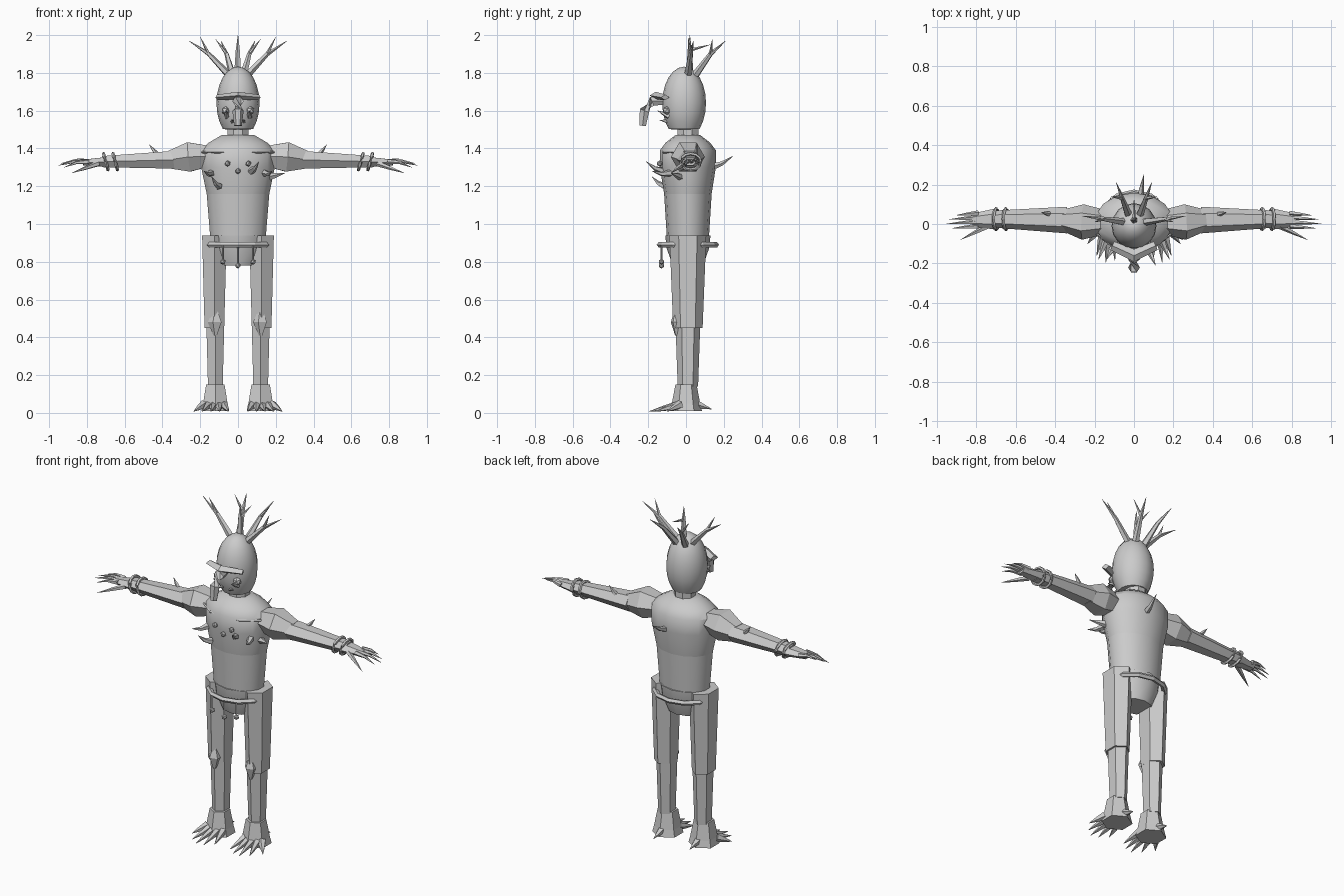
import bpy, bmesh, math
from mathutils import Matrix, Vector

default_cube = bpy.data.objects.get("Cube")
if default_cube:
    bpy.data.objects.remove(default_cube, do_unlink=True)

tone = 0.6
grey = bpy.data.materials.new("stone_grey")
grey.use_nodes = True
grey.diffuse_color = (tone, tone, tone, 1)
grey.node_tree.nodes["Principled BSDF"].inputs["Base Color"].default_value = grey.diffuse_color


def finish(name, bm, smooth=False):
    bmesh.ops.recalc_face_normals(bm, faces=bm.faces)
    mesh = bpy.data.meshes.new(name)
    bm.to_mesh(mesh)
    bm.free()
    mesh.materials.append(grey)
    part = bpy.data.objects.new(name, mesh)
    bpy.context.collection.objects.link(part)
    if smooth:
        bpy.ops.object.select_all(action="DESELECT")
        part.select_set(True)
        bpy.context.view_layer.objects.active = part
        bpy.ops.object.shade_smooth_by_angle(angle=math.radians(40))


def skin(name, rings, smooth=False, closed=False):
    """Bridge equal rings of points, capping the ends unless closed."""
    bm = bmesh.new()
    loops = [[bm.verts.new(point) for point in ring] for ring in rings]
    following = loops[1:] + loops[:1] if closed else loops[1:]
    for lower, upper in zip(loops, following):
        for i in range(len(lower)):
            bm.faces.new((lower[i - 1], lower[i], upper[i], upper[i - 1]))
    if not closed:
        bm.faces.new(loops[0])
        bm.faces.new(loops[-1])
    finish(name, bm, smooth)


def loft(name, rows, sides, depth=1.0, x=0.0, y=0.01, smooth=False):
    """Upright body from (height, half width) rows; depth scales front to back."""
    angles = [math.tau * (i + 0.5) / sides for i in range(sides)]
    skin(name, [[(x + radius * math.cos(a), y + depth * radius * math.sin(a), z) for a in angles]
                for z, radius in rows], smooth)


def tube(name, path, radii, sides=6, flatten=1.0, closed=False):
    """Tube along a path; flatten widens it sideways."""
    path = [Vector(point) for point in path]
    last = len(path) - 1
    rings = []
    for i, (point, radius) in enumerate(zip(path, radii)):
        ahead = path[(i + 1) % len(path)] if closed else path[min(i + 1, last)]
        behind = path[i - 1] if closed else path[max(i - 1, 0)]
        along = (ahead - behind).normalized()
        side = along.cross(Vector((0, 1, 0) if abs(along.z) > 0.9 else (0, 0, 1))).normalized()
        up = side.cross(along)
        rings.append([point + side * math.cos(a) * radius * flatten + up * math.sin(a) * radius
                      for a in (math.tau * k / sides for k in range(sides))])
    skin(name, rings, closed=closed)


def hoop(name, centre, across, upward, radius):
    """Closed ring spanned by two half-axis vectors."""
    angles = [math.tau * i / 12 for i in range(12)]
    path = [Vector(centre) + Vector(across) * math.cos(a) + Vector(upward) * math.sin(a) for a in angles]
    tube(name, path, [radius] * len(path), sides=5, closed=True)


def spike(name, base, tip, radius=0.02, bend=0.0):
    """Thorn tapering to a point, bowed upward by bend; returns its middle."""
    base, tip = Vector(base), Vector(tip)
    middle = (base + tip) / 2 + Vector((0, 0, bend))
    tube(name, (base, middle, tip), (radius, radius * 0.6, radius * 0.05), sides=5)
    return middle


def antler(name, base, tip, tine_tip):
    middle = spike(name + "_antler", base, tip, bend=0.02)
    spike(name + "_tine", middle, tine_tip, radius=0.01)


def ball(name, centre, radius):
    bm = bmesh.new()
    bmesh.ops.create_icosphere(bm, subdivisions=1, radius=radius)
    bmesh.ops.translate(bm, verts=bm.verts, vec=centre)
    finish(name, bm)


# torso, pelvis and neck
loft("chest", [(1.16, 0.17), (1.3, 0.2), (1.39, 0.2), (1.43, 0.16), (1.47, 0.09)],
     sides=14, depth=0.74, smooth=True)
loft("waist", [(0.92, 0.15), (1.16, 0.17)], sides=14, depth=0.74, smooth=True)
loft("pelvis", [(0.78, 0.1), (0.87, 0.14), (0.94, 0.15)], sides=10, depth=0.8, smooth=True)
loft("neck", [(1.45, 0.06), (1.53, 0.06)], sides=8)

# egg-shaped head with a flat chin
bm = bmesh.new()
head_shape = Matrix.Translation((0, -0.01, 1.64)) @ Matrix.Diagonal((0.114, 0.116, 0.193, 1))
bmesh.ops.create_uvsphere(bm, u_segments=16, v_segments=12, radius=1, matrix=head_shape)
for vert in bm.verts:
    vert.co.z = max(vert.co.z, 1.5)
bmesh.ops.dissolve_degenerate(bm, edges=bm.edges, dist=0.001)
finish("head", bm, smooth=True)

# face
tube("brow", [(-0.11, -0.11, 1.67), (0, -0.16, 1.68), (0.11, -0.11, 1.67)], (0.015, 0.02, 0.015),
     sides=4, flatten=1.6)
tube("nose", [(0, -0.11, 1.65), (0, -0.18, 1.65), (0, -0.22, 1.6), (0, -0.23, 1.52)],
     (0.02, 0.03, 0.03, 0.02))

# chest studs, thorns and collar ridge
for x, z in ((-0.055, 1.32), (0.055, 1.32), (0, 1.28)):
    ball("chest_stud", (x, -0.14, z), radius=0.016)
spike("chest_thorn", base=(-0.1, -0.11, 1.2), tip=(-0.14, -0.18, 1.25), bend=-0.01)
spike("chest_thorn", base=(0.07, -0.12, 1.28), tip=(0.11, -0.21, 1.33), bend=-0.01)
spike("back_thorn", base=(0.03, 0.13, 1.3), tip=(0.05, 0.25, 1.36), bend=-0.01)
spike("side_thorn", base=(0.17, -0.03, 1.25), tip=(0.25, -0.08, 1.27))
tube("collar_ridge", [(-0.19, -0.05, 1.38), (-0.1, -0.12, 1.38), (0.1, -0.12, 1.38), (0.19, -0.05, 1.38)],
     [0.006] * 4, sides=4)

# belt with hanging beads
hoop("belt", centre=(0, 0.01, 0.89), across=(0.17, 0, 0), upward=(0, 0.15, 0), radius=0.015)
for x in (-0.08, 0, 0.08):
    bead = Vector((x, -0.13, 0.78 + abs(x) / 4))
    tube("bead_string", (bead, (x, bead.y, 0.89)), (0.006, 0.006), sides=4)
    ball("bead", bead, radius=0.016)

# crown antler
antler("crown", base=(0, 0.02, 1.8), tip=(0, 0.02, 2), tine_tip=(0, 0.13, 1.95))

for s in (-1, 1):
    # paired face parts and antlers
    ball("eye", (s * 0.065, -0.1, 1.6), radius=0.024)
    spike("cheek_thorn", base=(s * 0.06, -0.09, 1.57), tip=(s * 0.06, -0.15, 1.6), radius=0.016)
    spike("tusk", base=(s * 0.03, -0.08, 1.54), tip=(s * 0.03, -0.14, 1.55), radius=0.014)
    antler("side", base=(s * 0.05, 0.01, 1.79), tip=(s * 0.26, 0.04, 1.97), tine_tip=(s * 0.2, 0.01, 1.99))
    antler("rear", base=(s * 0.03, 0.05, 1.79), tip=(s * 0.09, 0.21, 1.97), tine_tip=(s * 0.12, 0.14, 1.98))
    spike("rib_thorn", base=(s * 0.14, -0.08, 1.27), tip=(s * 0.18, -0.18, 1.28), bend=-0.01)

    # arm with two bracelets
    tube("shoulder", [(s * 0.14, 0.01, 1.36), (s * 0.26, 0.01, 1.355), (s * 0.36, 0.02, 1.34)],
         (0.06, 0.09, 0.055))
    tube("arm", [(s * 0.34, 0.02, 1.34), (s * 0.72, 0.025, 1.33)], (0.054, 0.034), flatten=1.25)
    spike("arm_thorn", base=(s * 0.43, 0.05, 1.37), tip=(s * 0.47, 0.06, 1.42), radius=0.014)
    for x in (0.65, 0.7):
        hoop("bracelet", centre=(s * x, 0.025, 1.33), across=(0, 0.053, 0),
             upward=(s * 0.012, 0, 0.043), radius=0.009)

    # hand
    tube("palm", [(s * 0.7, 0.025, 1.328), (s * 0.82, 0.02, 1.325)], (0.03, 0.018), flatten=1.8)
    for finger, reach in enumerate((0.9, 0.94, 0.95, 0.92)):
        y = 0.055 - finger * 0.022
        spike("finger", base=(s * 0.79, y, 1.33), tip=(s * reach, y - 0.01, 1.33 - finger * 0.01),
              radius=0.014, bend=0.01)
    spike("thumb", base=(s * 0.74, -0.01, 1.32), tip=(s * 0.88, -0.08, 1.27), radius=0.016)

    # leg with ridges fore and aft
    loft("thigh", [(0.45, 0.06), (0.94, 0.075)], sides=6, depth=1.3, x=s * 0.125)
    loft("shin", [(0.14, 0.045), (0.48, 0.055)], sides=6, depth=1.2, x=s * 0.12)
    loft("knee_spur", [(0.41, 0.01), (0.48, 0.04), (0.54, 0.015)], sides=5, depth=0.8, x=s * 0.12, y=-0.05)

    # foot, fanned toes and heel claw
    loft("foot", [(0.01, 0.085), (0.05, 0.075), (0.15, 0.056)], sides=6, x=s * 0.12, y=0)
    for toe, reach in enumerate((0.1, 0.16, 0.195, 0.185, 0.15)):
        spike("toe", base=(s * (0.18 - toe * 0.026), -0.03, 0.045),
              tip=(s * (0.235 - toe * 0.046), -reach, 0.008), radius=0.024)
    spike("heel_claw", base=(s * 0.12, 0.04, 0.05), tip=(s * 0.12, 0.135, 0.02), radius=0.026)
